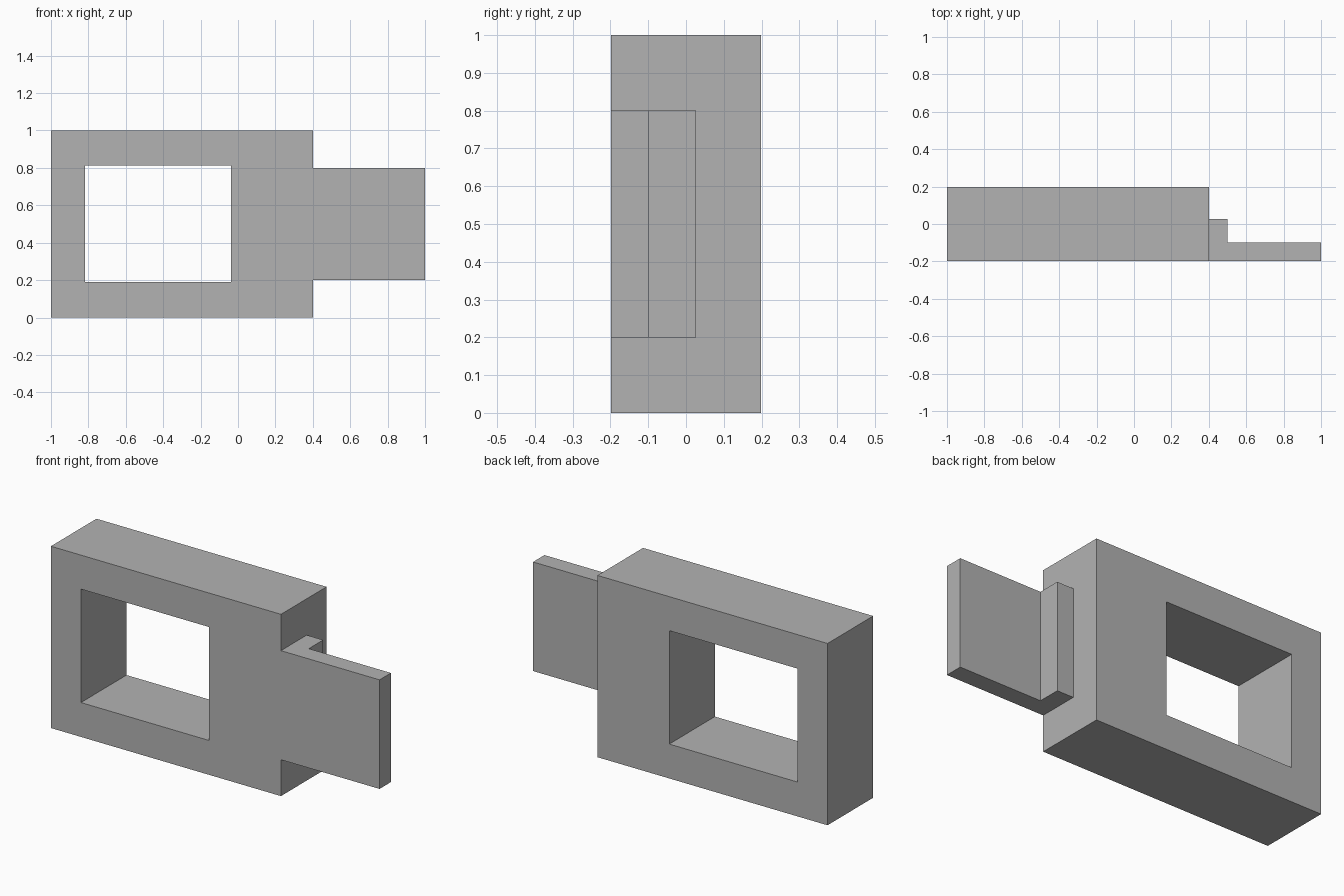
import bpy
import bmesh

cube = bpy.data.objects.get("Cube")
if cube:
    bpy.data.objects.remove(cube, do_unlink=True)

grey = bpy.data.materials.new("plain grey")
grey.use_nodes = True
colour = (0.45, 0.45, 0.45, 1)
grey.diffuse_color = colour
grey.node_tree.nodes["Principled BSDF"].inputs["Base Color"].default_value = colour

FRONT, BACK = -0.198, 0.198
JOINT = 0.4


def finish(name, bm):
    bmesh.ops.recalc_face_normals(bm, faces=bm.faces[:])
    mesh = bpy.data.meshes.new(name)
    bm.to_mesh(mesh)
    bm.free()
    mesh.materials.append(grey)
    obj = bpy.data.objects.new(name, mesh)
    bpy.context.collection.objects.link(obj)
    return obj


def rectangle(bm, x0, x1, z0, z1, y):
    corners = [(x0, z0), (x1, z0), (x1, z1), (x0, z1)]
    return [bm.verts.new((x, y, z)) for x, z in corners]


def bridge(bm, a, b):
    for i in range(len(a)):
        j = (i + 1) % len(a)
        bm.faces.new((a[i], a[j], b[j], b[i]))


# Thick block with a rectangular window through it
bm = bmesh.new()
outer = [rectangle(bm, -1, JOINT, 0, 1, y) for y in (FRONT, BACK)]
inner = [rectangle(bm, -0.817, -0.037, 0.189, 0.813, y) for y in (FRONT, BACK)]
bridge(bm, *outer)
bridge(bm, *inner)
for rim, hole in zip(outer, inner):
    bridge(bm, rim, hole)
finish("window_block", bm)

# Stepped tongue, an L-shaped plan extruded upwards
plan = [(JOINT, FRONT), (1, FRONT), (1, -0.099),
        (0.5, -0.099), (0.5, 0.026), (JOINT, 0.026)]
bm = bmesh.new()
face = bm.faces.new([bm.verts.new((x, y, 0.2)) for x, y in plan])
extruded = bmesh.ops.extrude_face_region(bm, geom=[face], use_keep_orig=True)
top = [v for v in extruded["geom"] if isinstance(v, bmesh.types.BMVert)]
bmesh.ops.translate(bm, verts=top, vec=(0, 0, 0.6))
finish("stepped_tongue", bm)
